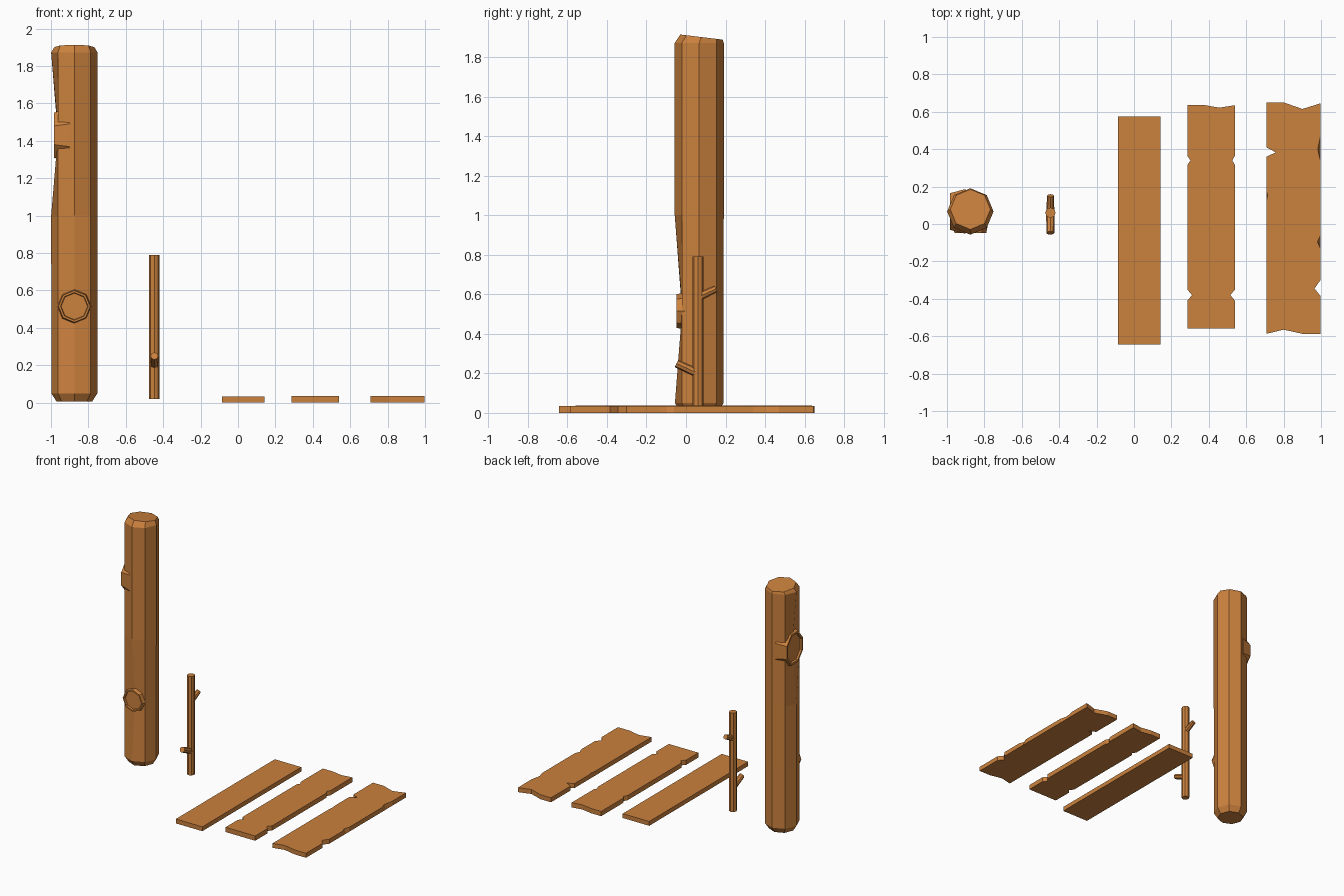
import bpy, bmesh, math
from mathutils import Vector

if "Cube" in bpy.data.objects:
    bpy.data.objects.remove(bpy.data.objects["Cube"])

wood = bpy.data.materials.new("orange_brown_wood")
wood.diffuse_color = (0.60, 0.22, 0.047, 1)
wood.use_nodes = True
wood.node_tree.nodes["Principled BSDF"].inputs["Base Color"].default_value = wood.diffuse_color


def finish(bm, name):
    bmesh.ops.recalc_face_normals(bm, faces=bm.faces[:])
    me = bpy.data.meshes.new(name)
    bm.to_mesh(me)
    bm.free()
    me.materials.append(wood)
    ob = bpy.data.objects.new(name, me)
    bpy.context.collection.objects.link(ob)
    return ob


def loft(bm, rings):
    """Skin a stack of equal-length point rings and cap both ends."""
    vs = [[bm.verts.new(p) for p in r] for r in rings]
    n = len(vs[0])
    for a, b in zip(vs, vs[1:]):
        for i in range(n):
            j = (i + 1) % n
            bm.faces.new((a[i], a[j], b[j], b[i]))
    bm.faces.new(vs[0][::-1])
    bm.faces.new(vs[-1])


# Log: eight sides, chamfered ends, slanted top, flattened behind the knots
CX, CY = -0.875, 0.067


def log_ring(z, r, dent=None, dy=0.0, slope=0.0):
    pts = []
    for i in range(8):
        a = i * math.pi / 4
        q = 0.085 if i == dent else r
        y = q * math.sin(a)
        pts.append((CX + q * math.cos(a), CY + dy + y, z + slope * y))
    return pts


bm = bmesh.new()
loft(bm, [log_ring(0.006, 0.095), log_ring(0.05, 0.123),
          log_ring(0.515, 0.123, dent=6), log_ring(1.0, 0.124),
          log_ring(1.43, 0.124, dent=4), log_ring(1.872, 0.124),
          log_ring(1.901, 0.107, dy=0.011, slope=-0.12)])
finish(bm, "log")


# Knots: flared octagonal stubs with a recessed cut face
def knot(name, z, out, ru, rv, turn, face_d):
    out = Vector(out)
    side = Vector((-out.y, out.x, 0))
    base = Vector((CX, CY, z))

    def ring(d, s):
        res = []
        for i in range(8):
            a = (i + turn) * math.pi / 4
            res.append(base + out * d + side * (ru * s * math.cos(a))
                       + Vector((0, 0, rv * s * math.sin(a))))
        return res
    bm = bmesh.new()
    loft(bm, [ring(0.025, 1.22), ring(face_d, 1.0),
              ring(face_d, 0.87), ring(face_d - 0.013, 0.83)])
    finish(bm, name)


knot("front_knot", 0.515, (0, -1, 0), 0.085, 0.085, 0, 0.115)
knot("side_knot", 1.43, (-1, 0, 0), 0.106, 0.13, 0.5, 0.11)


# Stick with two cut twigs
def rod(name, p, q, r, r2, n=8):
    p, q = Vector(p), Vector(q)
    rot = (q - p).to_track_quat('Z', 'Y')

    def ring(c, rad):
        return [c + rot @ Vector((rad * math.cos(i * math.tau / n),
                                  rad * math.sin(i * math.tau / n), 0))
                for i in range(n)]
    bm = bmesh.new()
    loft(bm, [ring(p, r), ring(q, r2)])
    finish(bm, name)


SX = -0.447
rod("stick", (SX, 0.06, 0.02), (SX, 0.06, 0.79), 0.028, 0.028)
rod("upper_twig", (SX, 0.06, 0.585), (SX, 0.152, 0.628), 0.022, 0.018)
rod("lower_twig", (SX, 0.06, 0.20), (SX, -0.048, 0.25), 0.023, 0.021)


# Planks: extruded outlines; a third value pulls the top edge in as a chip
def plank(name, outline, top):
    pts = [(p + (0,))[:3] for p in outline]
    bm = bmesh.new()
    loft(bm, [[(x, y, 0.0) for x, y, c in pts],
              [(x + c, y, top) for x, y, c in pts]])
    finish(bm, name)


plank("plain_plank", [(-0.085, -0.643), (0.143, -0.643),
                      (0.143, 0.574), (-0.085, 0.574)], 0.034)

plank("notched_plank", [
    (0.285, -0.56), (0.54, -0.56),
    (0.54, -0.41), (0.515, -0.38), (0.54, -0.35),
    (0.54, 0.315), (0.525, 0.34), (0.54, 0.365),
    (0.54, 0.635), (0.455, 0.622), (0.37, 0.637), (0.285, 0.637),
    (0.285, 0.365), (0.302, 0.34), (0.285, 0.315),
    (0.285, -0.35), (0.31, -0.38), (0.285, -0.41)], 0.037)

plank("worn_plank", [
    (0.708, -0.587), (0.80, -0.565), (0.90, -0.587), (0.997, -0.587),
    (0.997, -0.385), (0.965, -0.345), (0.997, -0.30),
    (0.997, -0.13), (0.997, -0.095, -0.016), (0.997, -0.06),
    (0.997, 0.34), (0.997, 0.40, -0.015), (0.997, 0.47),
    (0.997, 0.645), (0.90, 0.615), (0.80, 0.65), (0.708, 0.65),
    (0.708, 0.41), (0.758, 0.383), (0.708, 0.36),
    (0.708, 0.175), (0.708, 0.15, 0.006), (0.708, 0.125)], 0.035)
